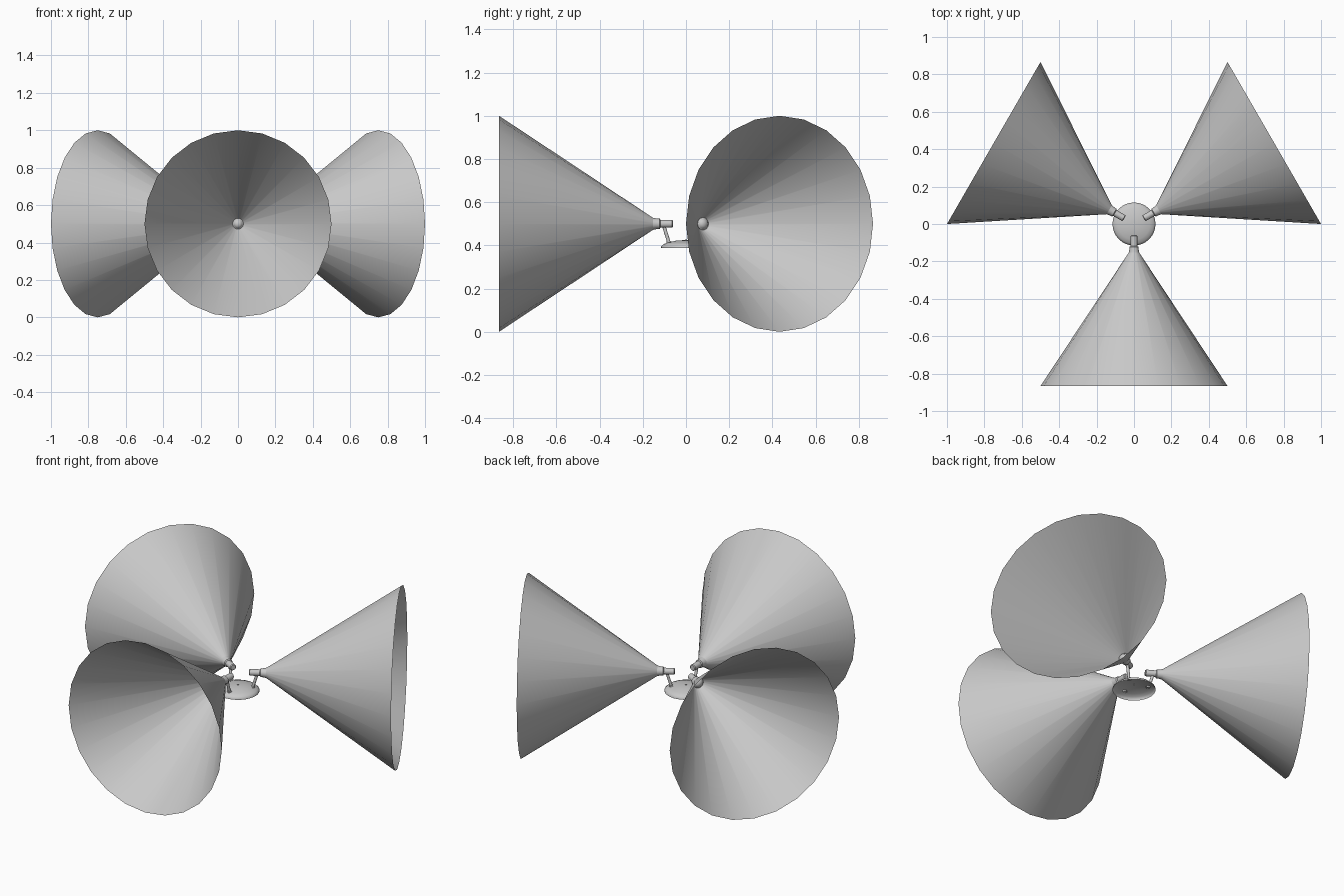
import bpy, bmesh, math
from mathutils import Vector, Matrix

cube = bpy.data.objects.get("Cube")
if cube:
    bpy.data.objects.remove(cube)

grey = bpy.data.materials.new("plain_grey")
grey.use_nodes = True
colour = (0.58, 0.58, 0.58, 1)
grey.diffuse_color = colour
grey.node_tree.nodes["Principled BSDF"].inputs["Base Color"].default_value = colour

AXIS_Z = 0.5


def lathe(name, profile, origin, direction, sides=24, sharp=35):
    """Revolve (radius, distance) points around a direction."""
    bm = bmesh.new()
    verts = [bm.verts.new((r, 0, d)) for r, d in profile]
    edges = [bm.edges.new(pair) for pair in zip(verts, verts[1:])]
    bmesh.ops.spin(bm, geom=verts + edges, cent=(0, 0, 0), axis=(0, 0, 1),
                   angle=2 * math.pi, steps=sides, use_duplicate=False)
    bmesh.ops.remove_doubles(bm, verts=bm.verts, dist=0.0001)
    bmesh.ops.recalc_face_normals(bm, faces=bm.faces)
    turn = Vector(direction).to_track_quat('Z', 'Y').to_matrix().to_4x4()
    bm.transform(Matrix.Translation(origin) @ turn)
    mesh = bpy.data.meshes.new(name)
    bm.to_mesh(mesh)
    bm.free()
    mesh.materials.append(grey)
    obj = bpy.data.objects.new(name, mesh)
    bpy.context.collection.objects.link(obj)
    bpy.ops.object.select_all(action='DESELECT')
    obj.select_set(True)
    bpy.context.view_layer.objects.active = obj
    bpy.ops.object.shade_smooth_by_angle(angle=math.radians(sharp))
    return obj


def rod(name, start, end, radius):
    """Closed round bar between two points."""
    way = Vector(end) - Vector(start)
    n = way.length
    return lathe(name, [(0, 0), (radius, 0), (radius, n), (0, n)], start, way, 16)


UP = (0, 0, 1)

# Shallow hollow base dish with a centre screw
lathe("base_dish", [(0.115, 0.388), (0.115, 0.395), (0.105, 0.405),
                    (0.085, 0.413), (0.045, 0.422), (0, 0.425)], (0, 0, 0), UP, 32, 50)
lathe("centre_screw", [(0.005, 0.422), (0.005, 0.427), (0, 0.428)], (0, 0, 0), UP, 12)

# Three spotlights spaced evenly around the base
for name, degrees in (("front", -90), ("left", 30), ("right", 150)):
    a = math.radians(degrees)
    out = Vector((math.cos(a), math.sin(a), 0))
    level = Vector((0, 0, AXIS_Z))

    rod(name + "_arm", out * 0.078 + Vector((0, 0, 0.41)), out * 0.106 + level, 0.008)
    lathe(name + "_arm_foot", [(0.013, 0), (0.013, 0.006), (0, 0.009)],
          out * 0.078 + Vector((0, 0, 0.411)), UP, 12)

    # Lamp body: slim tube, flared head and rounded bulb
    lathe(name + "_lamp_tube", [(0, 0.06), (0.014, 0.06), (0.018, 0.064),
                                (0.018, 0.125)], level, out, 20)
    lathe(name + "_lamp_head", [(0.018, 0.118), (0.024, 0.122), (0.024, 0.132),
                                (0.029, 0.158), (0.024, 0.162)], level, out, 20)
    lathe(name + "_bulb", [(0.026, 0.158), (0.021, 0.167), (0.012, 0.173),
                           (0, 0.175)], level, out, 16, 60)

    # Open cone of light
    lathe(name + "_light_cone", [(0.026, 0.15), (0.5, 0.866)], level, out, 24)
